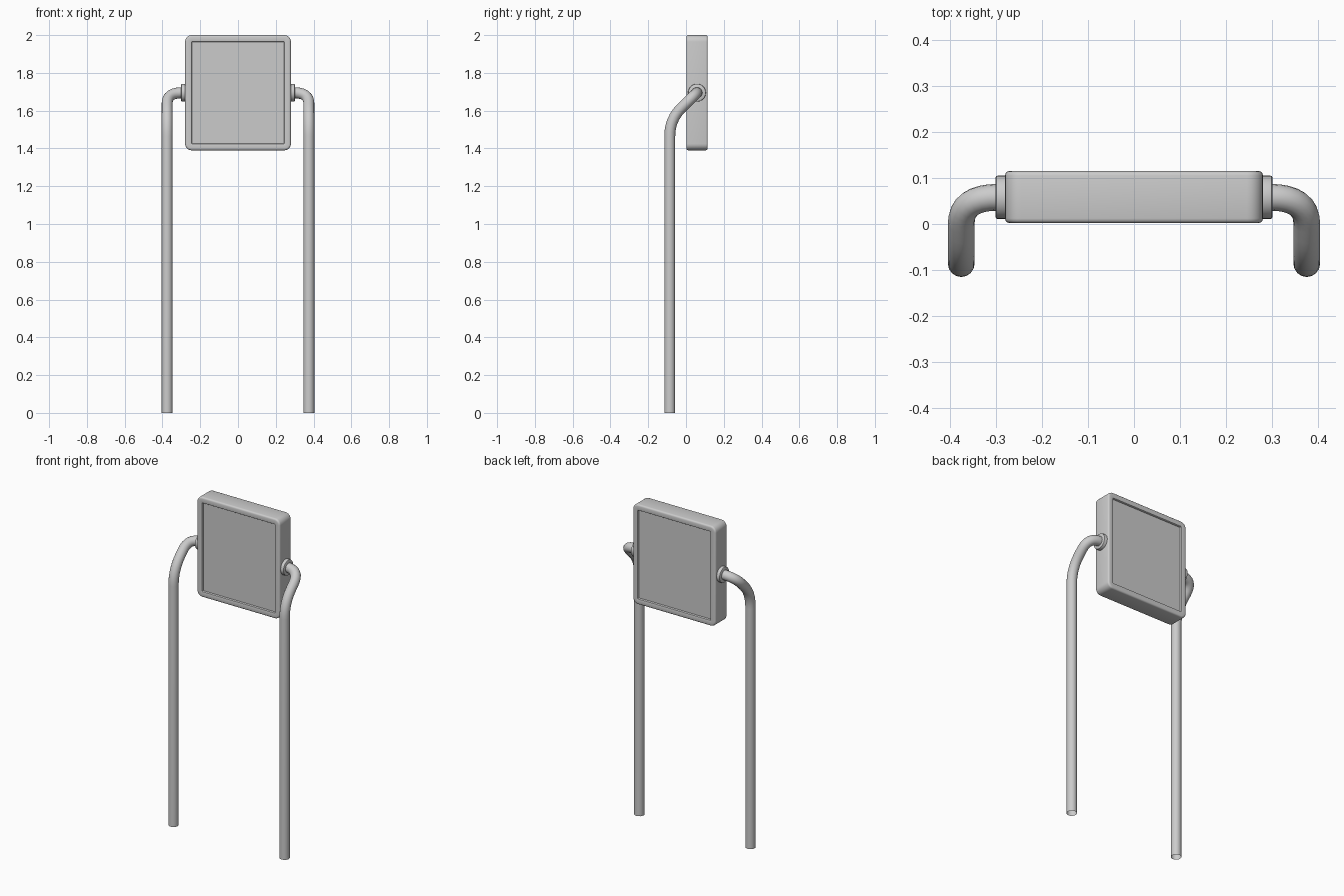
import bpy, bmesh, math
from mathutils import Vector

if "Cube" in bpy.data.objects:
    bpy.data.objects.remove(bpy.data.objects["Cube"])

Y0, Y1 = 0.002, 0.115          # front and back of the box
HX, ZC, HZ = 0.28, 1.695, 0.305
PIVOT_Y = 0.058


def smooth(ob, angle=35):
    bpy.ops.object.select_all(action='DESELECT')
    ob.select_set(True)
    bpy.context.view_layer.objects.active = ob
    bpy.ops.object.shade_smooth_by_angle(angle=math.radians(angle))


def mesh_object(name, bm):
    bmesh.ops.recalc_face_normals(bm, faces=bm.faces)
    me = bpy.data.meshes.new(name)
    bm.to_mesh(me)
    bm.free()
    ob = bpy.data.objects.new(name, me)
    bpy.context.collection.objects.link(ob)
    smooth(ob)
    return ob


def loft(bm, rings):
    for a, b in zip(rings, rings[1:]):
        n = len(a)
        for i in range(n):
            j = (i + 1) % n
            bm.faces.new((a[i], a[j], b[j], b[i]))
    bm.faces.new(rings[0])
    bm.faces.new(rings[-1])


def rounded_rect(bm, inset, y, radius=0.035, steps=6):
    r = max(radius - inset, 0.002)
    ring = []
    for k, (sx, sz) in enumerate(((1, 1), (-1, 1), (-1, -1), (1, -1))):
        for i in range(steps + 1):
            a = math.pi / 2 * (k + i / steps)
            ring.append(bm.verts.new((sx * (HX - inset - r) + r * math.cos(a), y,
                                      ZC + sz * (HZ - inset - r) + r * math.sin(a))))
    return ring


# Box with a rounded rim and a recessed panel on both faces
half = [(0.036, 0.012), (0.036, 0.004), (0.034, 0.001), (0.030, 0.0),
        (0.010, 0.0), (0.005, 0.0013), (0.0013, 0.005), (0.0, 0.010)]
bm = bmesh.new()
profile = [(i, Y0 + d) for i, d in half] + [(i, Y1 - d) for i, d in reversed(half)]
loft(bm, [rounded_rect(bm, i, y) for i, y in profile])
mesh_object("panel_box", bm)


def fillet(points, cuts, steps=8):
    path = [points[0]]
    for p, c, q, t in zip(points, points[1:], points[2:], cuts):
        a = c + (p - c).normalized() * t
        b = c + (q - c).normalized() * t
        for i in range(steps + 1):
            u = i / steps
            path.append(a * (1 - u) ** 2 + c * 2 * u * (1 - u) + b * u * u)
    return path + [points[-1]]


for side, s in (("left", -1), ("right", 1)):
    # Bent tube leg, open at the foot
    pts = [Vector(p) for p in ((s * 0.375, -0.086, 0), (s * 0.375, -0.086, 1.555),
                               (s * 0.375, PIVOT_Y, ZC), (s * 0.285, PIVOT_Y, ZC))]
    path = fillet(pts, (0.09, 0.08))
    cu = bpy.data.curves.new(side + "_leg", 'CURVE')
    cu.dimensions = '3D'
    cu.bevel_depth = 0.029
    cu.bevel_resolution = 6
    sp = cu.splines.new('POLY')
    sp.points.add(len(path) - 1)
    for pt, co in zip(sp.points, path):
        pt.co = (*co, 1)
    sp.use_smooth = True
    ob = bpy.data.objects.new(side + "_leg", cu)
    bpy.context.collection.objects.link(ob)

    # Pivot collar between leg and box
    bm = bmesh.new()
    rings = []
    for x, r in ((0.275, 0.047), (0.296, 0.047), (0.299, 0.046), (0.301, 0.042)):
        rings.append([bm.verts.new((s * x, PIVOT_Y + r * math.cos(a), ZC + r * math.sin(a)))
                      for a in (math.tau * i / 32 for i in range(32))])
    loft(bm, rings)
    mesh_object(side + "_collar", bm)
